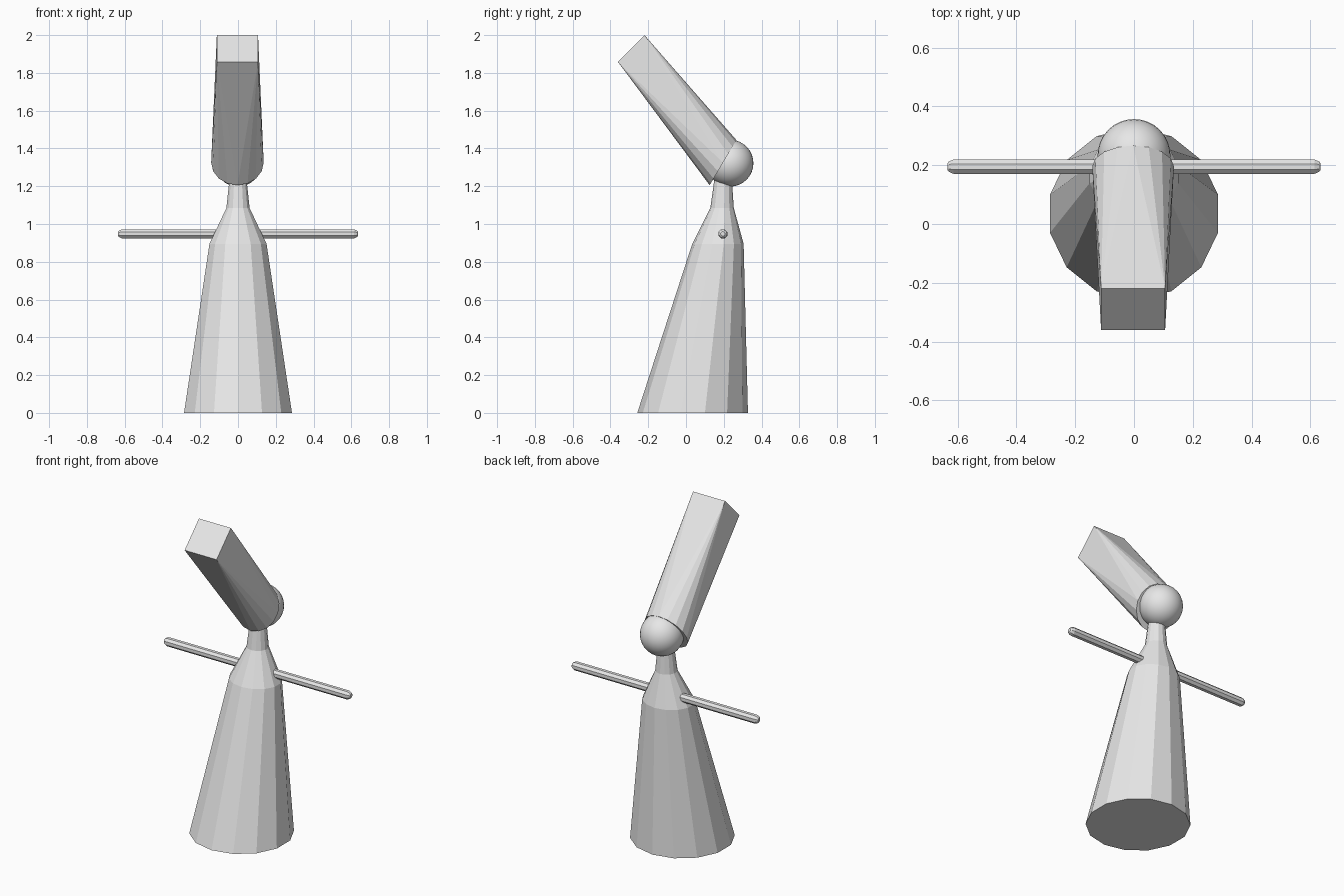
import bpy, bmesh, math
from mathutils import Vector

if "Cube" in bpy.data.objects:
    bpy.data.objects.remove(bpy.data.objects["Cube"])

grey = bpy.data.materials.new("light grey")
grey.diffuse_color = (0.8, 0.8, 0.8, 1)
grey.use_nodes = True
grey.node_tree.nodes["Principled BSDF"].inputs["Base Color"].default_value = grey.diffuse_color


def finish(name, bm):
    bmesh.ops.recalc_face_normals(bm, faces=bm.faces[:])
    me = bpy.data.meshes.new(name)
    bm.to_mesh(me)
    bm.free()
    me.materials.append(grey)
    ob = bpy.data.objects.new(name, me)
    bpy.context.collection.objects.link(ob)
    return ob


def loft(name, rings):
    """Skin equal-length rings of points and cap both ends."""
    bm = bmesh.new()
    vs = [[bm.verts.new(p) for p in r] for r in rings]
    n = len(vs[0])
    for a, b in zip(vs, vs[1:]):
        for i in range(n):
            j = (i + 1) % n
            bm.faces.new((a[i], a[j], b[j], b[i]))
    bm.faces.new(vs[0])
    bm.faces.new(vs[-1])
    return finish(name, bm)


def angles(n, phase=0.0):
    return [2 * math.pi * (i + phase) / n for i in range(n)]


# leaning robe with narrow neck: (z, centre y, x radius, y radius)
profile = [(0, 0.035, 0.293, 0.293), (0.895, 0.169, 0.155, 0.136),
           (1.085, 0.191, 0.063, 0.062), (1.25, 0.197, 0.045, 0.045)]
loft("body", [[(rx * math.cos(a), cy + ry * math.sin(a), z) for a in angles(14, 0.5)]
              for z, cy, rx, ry in profile])

# thin straight arms with rounded ends: (x, radius)
arm = [(-0.635, 0.012), (-0.63, 0.019), (-0.615, 0.026)]
arm += [(-x, r) for x, r in reversed(arm)]
loft("arms", [[(x, 0.195 + r * math.cos(a), 0.948 + r * math.sin(a))
               for a in angles(8, 0.5)] for x, r in arm])

# round back of the head
bm = bmesh.new()
bmesh.ops.create_uvsphere(bm, u_segments=32, v_segments=16, radius=0.124)
bmesh.ops.translate(bm, verts=bm.verts, vec=(0, 0.233, 1.322))
for f in bm.faces:
    f.smooth = True
finish("head", bm)

# long beak: a round base fanned out to a square tip
bm = bmesh.new()
centre, up, r = Vector((-0.003, 0.196, 1.325)), Vector((0, 0.51, 0.86)), 0.139
base = [bm.verts.new(centre + Vector((r * math.cos(a), 0, 0)) + up * (r * math.sin(a)))
        for a in angles(16)]
tip = [bm.verts.new(p) for p in ((0.106, -0.22, 2.0), (-0.112, -0.22, 2.0),
                                 (-0.112, -0.36, 1.858), (0.106, -0.36, 1.858))]
for q in range(4):
    for k in range(4):
        i = q * 4 + k
        bm.faces.new((base[i], base[(i + 1) % 16], tip[q]))
    bm.faces.new((base[(q * 4 + 4) % 16], tip[(q + 1) % 4], tip[q]))
bm.faces.new(tip)
bm.faces.new(base)
finish("beak", bm)
